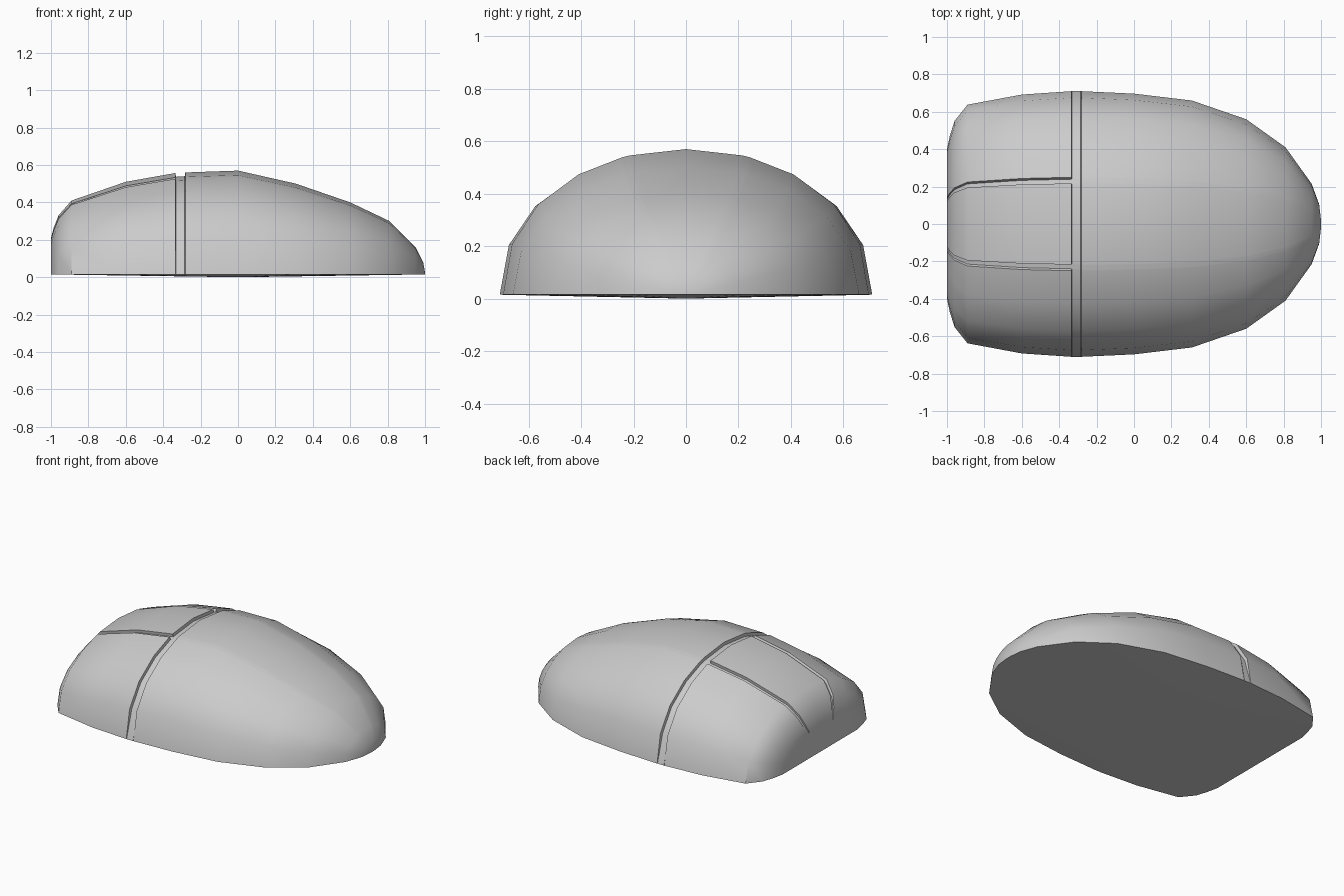
import bpy, bmesh
from math import cos, sin, radians

if "Cube" in bpy.data.objects:
    bpy.data.objects.remove(bpy.data.objects["Cube"])

DEPTH = 0.02   # depth of the seam grooves
RIM = 0.015    # height of the lower rim

# Stations along the length: x, half width, top height, cross seam?
stations = [
    (-1.0, 0.40, 0.21, 0), (-0.985, 0.47, 0.265, 0), (-0.96, 0.55, 0.33, 0),
    (-0.89, 0.638, 0.41, 0), (-0.6, 0.692, 0.51, 0), (-0.335, 0.71, 0.557, 0),
    (-0.332, 0.71, 0.557, 1), (-0.285, 0.71, 0.56, 1), (-0.282, 0.71, 0.56, 0),
    (0.0, 0.697, 0.57, 0), (0.31, 0.66, 0.5, 0), (0.6, 0.56, 0.4, 0),
    (0.81, 0.41, 0.3, 0), (0.95, 0.215, 0.16, 0), (0.99, 0.105, 0.08, 0),
    (1.0, 0.02, 0.025, 0),
]

# Section angles: 18 degree steps, with a narrow strip for each button seam
half = [(0, 0), (18, 0), (36, 0), (54, 0), (69.4, 0), (69.7, 1), (71.9, 1), (72.2, 0)]
section = half + [(90, 0)] + [(180 - a, g) for a, g in reversed(half)]

bm = bmesh.new()
rings = []
for x, w, h, cross in stations:
    ring = []
    for a, button in section:
        c, s = cos(radians(a)), max(0.0, sin(radians(a)))
        y, z = w * c, RIM + (h - RIM) * (s ** 0.9 if s > 1e-6 else 0)
        if (cross and 0 < a < 180) or (button and x < -0.33):
            y -= DEPTH * c
            z -= DEPTH * s
        ring.append(bm.verts.new((x, y, z)))
    rings.append(ring)

# Domed shell
for r0, r1 in zip(rings, rings[1:]):
    for i in range(len(section) - 1):
        bm.faces.new((r0[i], r1[i], r1[i + 1], r0[i + 1]))

# End caps
bm.faces.new(rings[0])
bm.faces.new(rings[-1][::-1])

# Shallow conical base
centre = bm.verts.new((0, 0, 0))
loop = [r[0] for r in rings] + [r[-1] for r in reversed(rings)]
for a, b in zip(loop, loop[1:] + loop[:1]):
    bm.faces.new((a, b, centre))

bmesh.ops.recalc_face_normals(bm, faces=bm.faces)
mesh = bpy.data.meshes.new("mouse_body")
bm.to_mesh(mesh)
bm.free()
body = bpy.data.objects.new("mouse_body", mesh)
bpy.context.collection.objects.link(body)
bpy.context.view_layer.objects.active = body
body.select_set(True)
bpy.ops.object.shade_smooth_by_angle(angle=radians(38))
